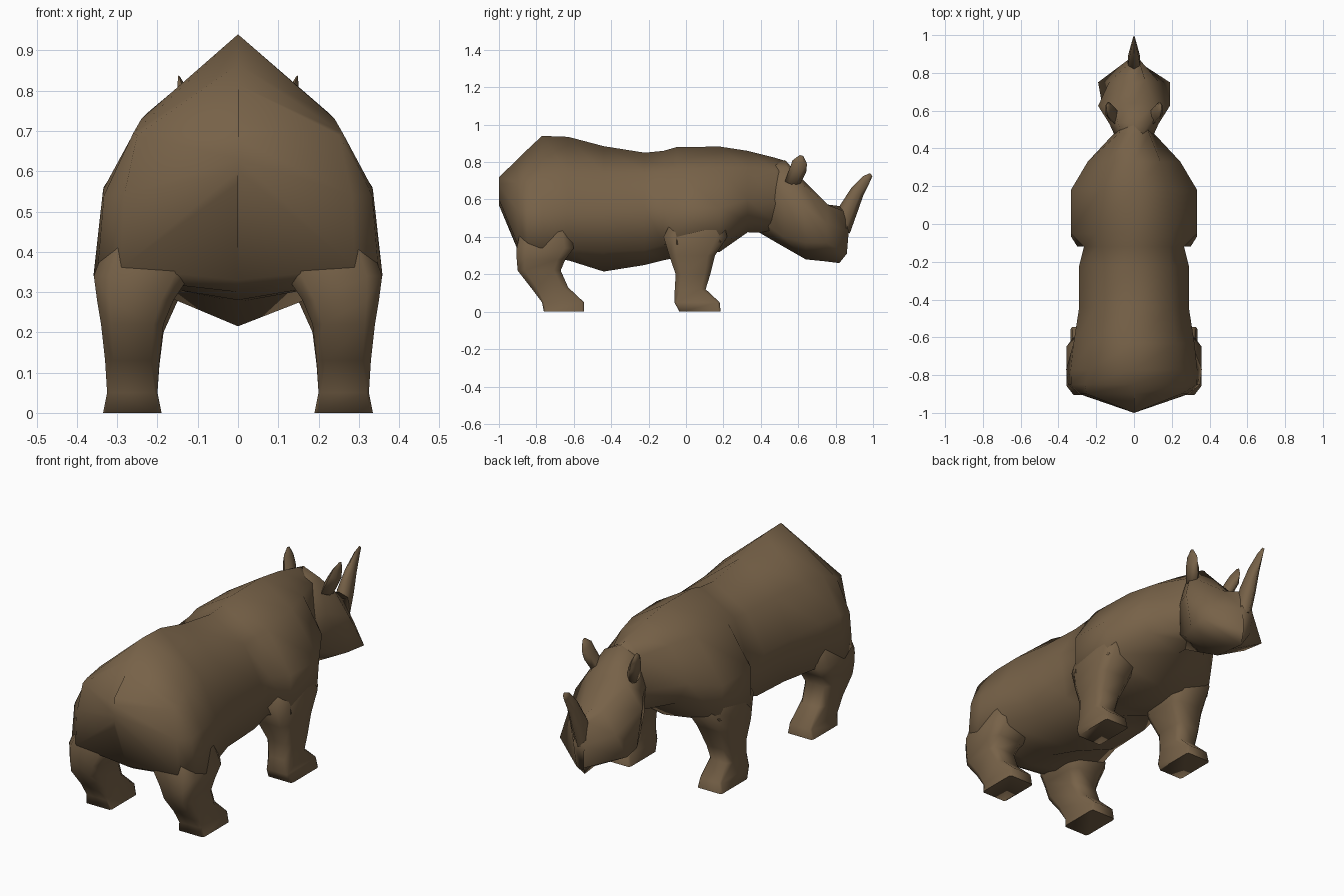
import bpy, bmesh, math
from mathutils import Vector

hide = bpy.data.materials.new("brown hide")
hide.diffuse_color = (0.185, 0.122, 0.065, 1)


def loft(name, rings, angle=85):
    """Skin closed rings of equal point count, cap both ends."""
    bm = bmesh.new()
    vr = [[bm.verts.new(p) for p in r] for r in rings]
    n = len(vr[0])
    for a, b in zip(vr, vr[1:]):
        for i in range(n):
            j = (i + 1) % n
            bm.faces.new((a[i], a[j], b[j], b[i]))
    bm.faces.new(vr[0])
    bm.faces.new(vr[-1][::-1])
    bmesh.ops.remove_doubles(bm, verts=bm.verts, dist=0.0005)
    bmesh.ops.recalc_face_normals(bm, faces=bm.faces)
    me = bpy.data.meshes.new(name)
    bm.to_mesh(me)
    bm.free()
    ob = bpy.data.objects.new(name, me)
    bpy.context.collection.objects.link(ob)
    me.materials.append(hide)
    bpy.ops.object.select_all(action='DESELECT')
    ob.select_set(True)
    bpy.context.view_layer.objects.active = ob
    bpy.ops.object.shade_smooth_by_angle(angle=math.radians(angle))
    return ob


def mirror_ring(half):
    """Half ring from top centre to bottom centre, mirrored to the other side."""
    return half + [(-x, y, z) for x, y, z in half[-2:0:-1]]


# body: y, top z, three side points (x, z), bottom z
body = [
    (-1.00, .72, 0, .68, 0, .63, 0, .60, .57),
    (-.90, .815, .25, .69, .283, .54, .29, .36, .33),
    (-.85, .865, .26, .695, .333, .54, .35, .34, .30),
    (-.77, .94, .24, .73, .335, .555, .359, .34, .28),
    (-.63, .935, .225, .745, .32, .56, .32, .34, .275),
    (-.44, .885, .20, .74, .29, .55, .25, .32, .215),
    (-.22, .85, .19, .74, .29, .56, .25, .33, .25),
    (-.12, .86, .19, .75, .265, .56, .25, .36, .275),
    (-.05, .88, .20, .76, .334, .56, .334, .36, .29),
    (.18, .883, .18, .77, .334, .555, .32, .37, .32),
    (.33, .86, .14, .77, .245, .60, .17, .48, .425),
    (.48, .822, .08, .755, .105, .58, .06, .47, .42),
    (.54, .803, .06, .75, .08, .58, .05, .48, .45),
]
loft("body", [mirror_ring([(0, y, t), (a, y, b), (c, y, d), (e, y, f), (0, y, g)])
              for y, t, a, b, c, d, e, f, g in body])

# head: slanted rings from neck to muzzle
head = [
    [(0, .40, .80), (.05, .42, .73), (.08, .42, .60), (.06, .41, .48), (0, .38, .43)],
    [(0, .53, .81), (.085, .54, .77), (.13, .53, .60), (.11, .52, .40), (0, .50, .36)],
    [(0, .64, .69), (.11, .63, .67), (.19, .625, .57), (.17, .64, .37), (0, .64, .28)],
    [(0, .74, .575), (.06, .76, .57), (.13, .755, .47), (.19, .75, .37), (0, .74, .27)],
    [(0, .82, .565), (.035, .84, .54), (.03, .87, .43), (.02, .86, .31), (0, .82, .26)],
]
loft("head", [mirror_ring(r) for r in head])


def spike(name, path, n=6):
    """Tapered tube through (centre, x radius, depth radius) in the y-z plane."""
    rings = []
    for i, (c, rx, rd) in enumerate(path):
        a = Vector(path[max(i - 1, 0)][0])
        b = Vector(path[min(i + 1, len(path) - 1)][0])
        t = (b - a).normalized()
        side = Vector((1, 0, 0))
        depth = t.cross(side).normalized()
        rings.append([Vector(c) + side * rx * math.cos(k * math.tau / n + math.pi / n)
                      + depth * rd * math.sin(k * math.tau / n + math.pi / n)
                      for k in range(n)])
    return loft(name, rings)


# nose horn
spike("horn", [((0, .825, .44), .04, .055), ((0, .87, .55), .036, .05),
               ((0, .915, .64), .024, .038), ((0, .965, .71), .01, .024),
               ((0, .99, .733), .003, .01)])


def leg_ring(z, x0, x1, y0, y1, s):
    """Chamfered rectangle at height z."""
    cx, cy, w, d = (x0 + x1) / 2, (y0 + y1) / 2, (x1 - x0) / 2, (y1 - y0) / 2
    k = .9 if z < .1 else .68
    return [(s * (cx + w * u), cy + d * v, z) for u, v in
            ((1, k), (k, 1), (-k, 1), (-1, k), (-1, -k), (-k, -1), (k, -1), (1, -k))]


# legs: z, x range, y range; the tops taper away inside the body
hind = [
    (0, .19, .335, -.76, -.545), (.05, .20, .325, -.77, -.545),
    (.13, .195, .33, -.83, -.63), (.22, .185, .34, -.90, -.67),
    (.28, .16, .35, -.905, -.645), (.34, .12, .358, -.905, -.60), (.55, .12, .28, -.86, -.64),
]
fore = [
    (0, .19, .33, -.035, .185), (.05, .20, .32, -.062, .18),
    (.12, .195, .32, -.06, .105), (.20, .185, .325, -.055, .13),
    (.30, .14, .333, -.09, .155), (.40, .12, .334, -.12, .22), (.58, .14, .29, -.03, .18),
]
for s, side in ((1, "right"), (-1, "left")):
    loft("hind_leg_" + side, [leg_ring(*r, s) for r in hind])
    loft("front_leg_" + side, [leg_ring(*r, s) for r in fore])
    # ears
    spike("ear_" + side, [((s * .10, .565, .68), .03, .04), ((s * .128, .60, .76), .026, .045),
                          ((s * .138, .608, .80), .015, .04), ((s * .147, .618, .835), .002, .01)])
